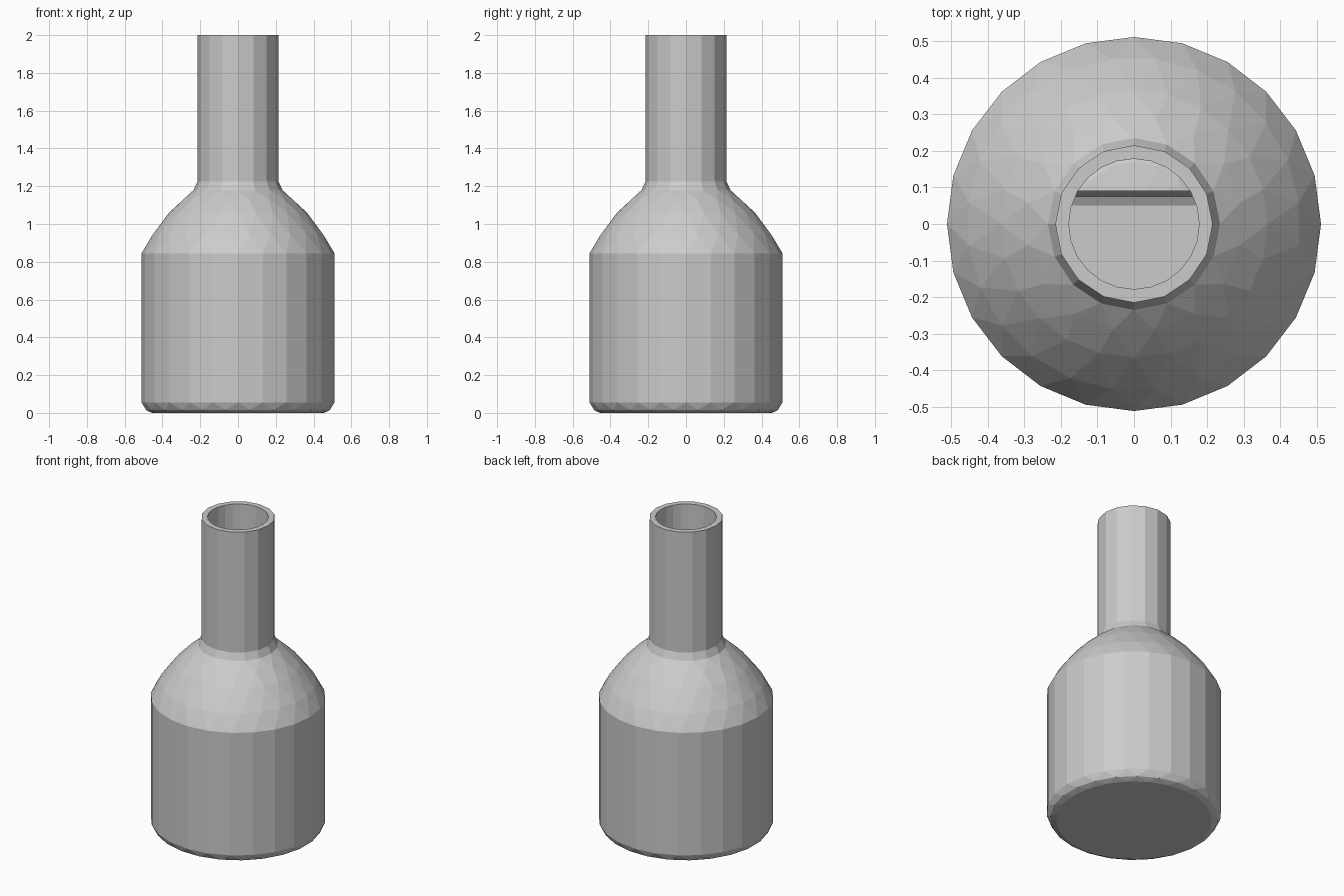
import bpy
import bmesh
from math import sin, cos, tau

old = bpy.data.objects.get("Cube")
if old:
    bpy.data.objects.remove(old, do_unlink=True)

# Single grey material
grey = bpy.data.materials.new("plain grey")
grey.use_nodes = True
colour = (0.6, 0.6, 0.6, 1)
grey.diffuse_color = colour
bsdf = next(n for n in grey.node_tree.nodes if n.type == 'BSDF_PRINCIPLED')
bsdf.inputs["Base Color"].default_value = colour


def finish(bm, name):
    bmesh.ops.recalc_face_normals(bm, faces=bm.faces)
    mesh = bpy.data.meshes.new(name)
    bm.to_mesh(mesh)
    bm.free()
    mesh.materials.append(grey)
    obj = bpy.data.objects.new(name, mesh)
    bpy.context.collection.objects.link(obj)
    return obj


def zip_rings(bm, a, ta, b, tb):
    """Join two rings that may differ in side count or twist."""
    n, m = len(a), len(b)
    i = j = 0
    while i < n or j < m:
        next_a, next_b = (i + 1 + ta) / n, (j + 1 + tb) / m
        a0, a1 = a[i % n], a[(i + 1) % n]
        b0, b1 = b[j % m], b[(j + 1) % m]
        if i < n and j < m and abs(next_a - next_b) < 1e-6:
            bm.faces.new((a0, a1, b1, b0))
            i, j = i + 1, j + 1
        elif i < n and (j == m or next_a < next_b):
            bm.faces.new((a0, a1, b0))
            i += 1
        else:
            bm.faces.new((a0, b1, b0))
            j += 1


def lathe(profile):
    """Faceted solid from (radius, height, sides, twist) rings, capped at both ends."""
    bm = bmesh.new()
    rings = []
    for r, z, n, t in profile:
        angles = [(k + t) * tau / n for k in range(n)]
        rings.append([bm.verts.new((r * cos(u), r * sin(u), z)) for u in angles])
    for k in range(len(rings) - 1):
        zip_rings(bm, rings[k], profile[k][3], rings[k + 1], profile[k + 1][3])
    bm.faces.new(rings[0])
    bm.faces.new(rings[-1])
    return bm


# Bottle shell: outside from the base up, over the rim, then down the inside
BODY, NECK = 24, 16
outside = [
    (0.455, 0.0, BODY, 0), (0.49, 0.015, BODY, 0.5), (0.511, 0.055, BODY, 0),
    (0.511, 0.845, BODY, 0), (0.455, 0.945, BODY, 0.5), (0.365, 1.06, BODY, 0),
    (0.295, 1.13, NECK, 0.5), (0.235, 1.18, NECK, 0),
    (0.215, 1.225, NECK, 0), (0.215, 2.0, NECK, 0),
]
inside = [
    (0.178, 2.0, BODY, 0), (0.178, 1.17, BODY, 0), (0.33, 1.04, BODY, 0),
    (0.46, 0.83, BODY, 0), (0.46, 0.06, BODY, 0), (0.42, 0.04, BODY, 0),
]
finish(lathe(outside + inside), "bottle_shell")

# Raised rear filling with a rounded top and a flat front wall
WALL_Y = 0.09
bm = lathe([(0.455, 0.035, BODY, 0), (0.455, 0.8, BODY, 0),
            (0.33, 0.98, BODY, 0.5), (0.17, 1.06, NECK, 0), (0.05, 1.08, NECK, 0)])
cut = bmesh.ops.bisect_plane(bm, geom=bm.verts[:] + bm.edges[:] + bm.faces[:],
                             plane_co=(0, WALL_Y, 0), plane_no=(0, 1, 0), clear_inner=True)
bmesh.ops.holes_fill(bm, edges=[e for e in bm.edges if e.is_boundary])
finish(bm, "inner_rear_block")

# Sloped fillet where the front wall meets the floor
bm = bmesh.new()
section = [(0.05, 0.041), (0.075, 0.055), (WALL_Y, 0.09), (WALL_Y, 0.035)]
ends = [[bm.verts.new((x, y, z)) for y, z in section] for x in (-0.41, 0.41)]
zip_rings(bm, ends[0], 0, ends[1], 0)
for end in ends:
    bm.faces.new(end)
finish(bm, "inner_wall_fillet")
